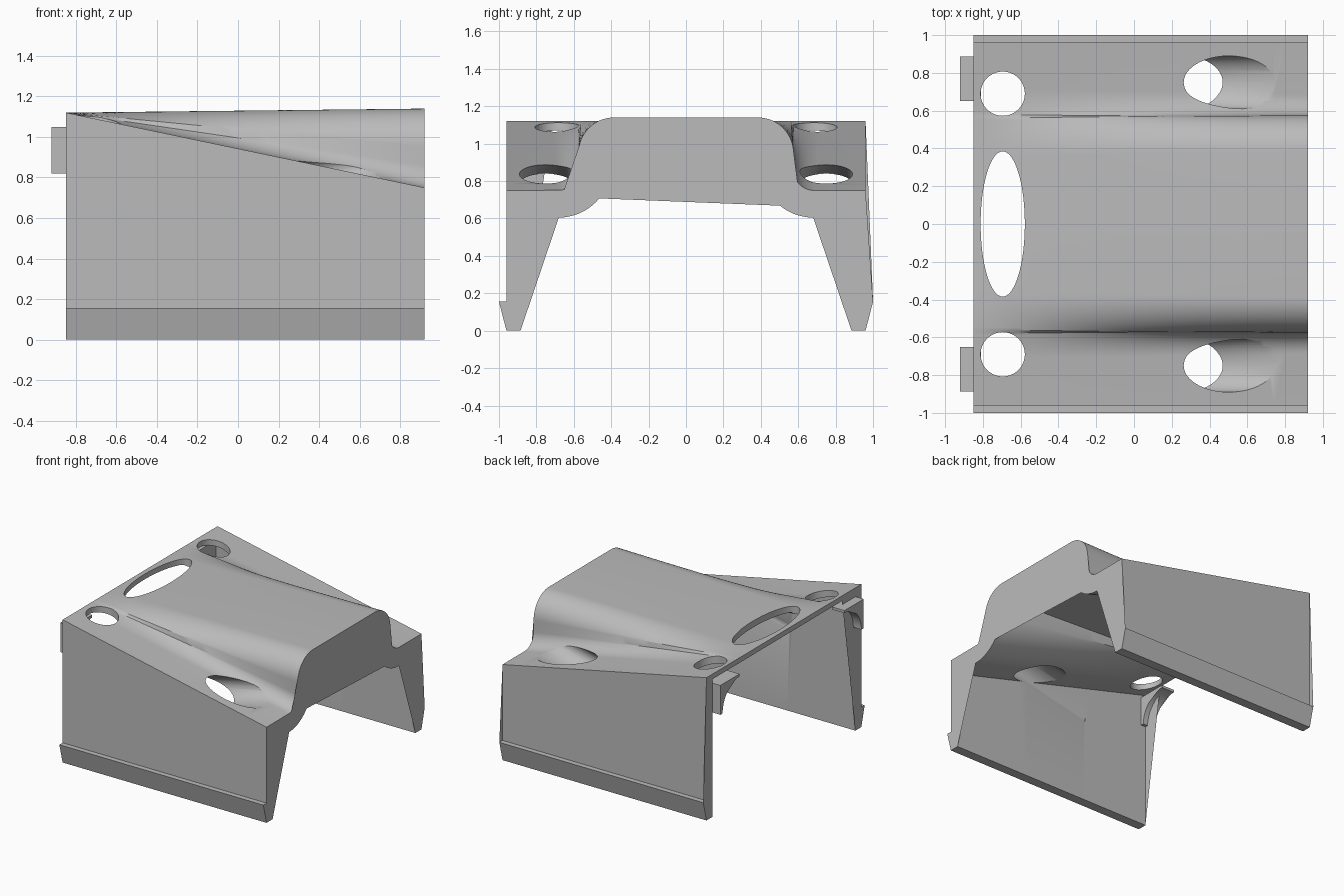
import bpy, bmesh, math
from mathutils import Matrix

cube = bpy.data.objects.get("Cube")
if cube:
    bpy.data.objects.remove(cube, do_unlink=True)

grey = bpy.data.materials.new("plain_grey")
grey.use_nodes = True
colour = (0.5, 0.5, 0.5, 1)
grey.diffuse_color = colour
grey.node_tree.nodes["Principled BSDF"].inputs["Base Color"].default_value = colour

X0, X1 = -0.85, 0.92


def make_object(name, bm):
    bmesh.ops.recalc_face_normals(bm, faces=bm.faces)
    mesh = bpy.data.meshes.new(name)
    bm.to_mesh(mesh)
    bm.free()
    mesh.materials.append(grey)
    obj = bpy.data.objects.new(name, mesh)
    bpy.context.collection.objects.link(obj)
    return obj


def loft(name, sections):
    """Skin a row of closed (x, y, z) sections and cap both ends."""
    bm = bmesh.new()
    rings = [[bm.verts.new(p) for p in s] for s in sections]
    for a, b in zip(rings, rings[1:]):
        for i in range(len(a)):
            j = (i + 1) % len(a)
            bm.faces.new((a[i], a[j], b[j], b[i]))
    caps = [bm.faces.new(rings[0]), bm.faces.new(rings[-1])]
    bmesh.ops.triangulate(bm, faces=caps)
    return make_object(name, bm)


def arc(cy, cz, r, start, end, n):
    angles = [math.radians(start + (end - start) * i / n) for i in range(n + 1)]
    return [(cy + r * math.cos(a), cz + r * math.sin(a)) for a in angles]


def flatten(points, z, y_out, y_in):
    """Flat counterpart of a curved profile, spread evenly along y."""
    n = len(points) - 1
    return [(y_out + (y_in - y_out) * i / n, z) for i in range(n + 1)]


# Open-end profile: outer skin runs inwards, inner skin runs outwards
outer = arc(0.685, 0.86, 0.11, 270, 180, 10) + arc(0.385, 0.95, 0.19, 0, 90, 14)
inner = [(0.4, 1.03)] + arc(0.68, 0.885, 0.28, 180, 270, 16)
outer_flat = flatten(outer, 1.12, 0.72, 0.36)
inner_flat = flatten(inner, 1.08, 0.36, 0.72)


def section(t):
    def mix(a, b):
        return [(p[0] + (q[0] - p[0]) * t, p[1] + (q[1] - p[1]) * t) for p, q in zip(a, b)]
    edge_top = 1.12 - 0.37 * t
    edge_under = 1.08 - 0.475 * t
    # leg with a clip lip, then the roof skin
    half_out = [(0.885, 0), (0.96, 0), (1.0, 0.155), (0.96, 0.155), (0.96, edge_top)]
    half_out += mix(outer_flat, outer)
    half_in = mix(inner_flat, inner) + [(0.885, edge_under)]

    def mirror(points):
        return [(-y, z) for y, z in reversed(points)]
    loop = half_out + mirror(half_out) + mirror(half_in) + half_in
    x = X0 + (X1 - X0) * t
    return [(x, y, z) for y, z in loop]


STATIONS = 30
cover = loft("cover_shell", [section(i / STATIONS) for i in range(STATIONS + 1)])


def cut(name, matrix):
    """Cut an elliptical hole placed by the given matrix."""
    bm = bmesh.new()
    bmesh.ops.create_cone(bm, cap_ends=True, segments=64, radius1=1, radius2=1,
                          depth=1, matrix=matrix)
    cutter = make_object(name, bm)
    cutter.hide_render = True
    mod = cover.modifiers.new(name, "BOOLEAN")
    mod.operation = "DIFFERENCE"
    mod.solver = "EXACT"
    mod.object = cutter
    bpy.context.view_layer.objects.active = cover
    bpy.ops.object.modifier_apply(modifier=name)
    bpy.data.objects.remove(cutter, do_unlink=True)


# Round holes and the long oval hole near the flat end
for y, ry in ((-0.69, 0.117), (0, 0.385), (0.69, 0.117)):
    cut("roof_hole", Matrix.Translation((-0.695, y, 1.1)) @ Matrix.Diagonal((0.117, ry, 0.5, 1)))

# Shallow slanted slots through the low shoulders
for side in (-1, 1):
    tilt = Matrix.Rotation(math.pi / 2 - math.atan(0.22), 4, "Y")
    cut("slanted_slot", Matrix.Translation((0.5, side * 0.75, 0.836)) @ tilt
        @ Matrix.Diagonal((0.101, 0.14, 1.6, 1)))

# Curved corner brackets sticking out of the flat end
brackets = []
for side, name in ((-1, "front_bracket"), (1, "back_bracket")):
    profile = [(0.888, 0.82), (0.888, 1.05), (0.65, 1.05)] + arc(0.65, 0.82, 0.21, 90, 0, 16)
    brackets.append(loft(name, [[(x, side * y, z) for y, z in profile] for x in (-0.92, -0.81)]))

# Smooth curves, crisp edges
bpy.ops.object.select_all(action="DESELECT")
for obj in [cover] + brackets:
    obj.select_set(True)
bpy.context.view_layer.objects.active = cover
bpy.ops.object.shade_smooth_by_angle(angle=math.radians(30))
